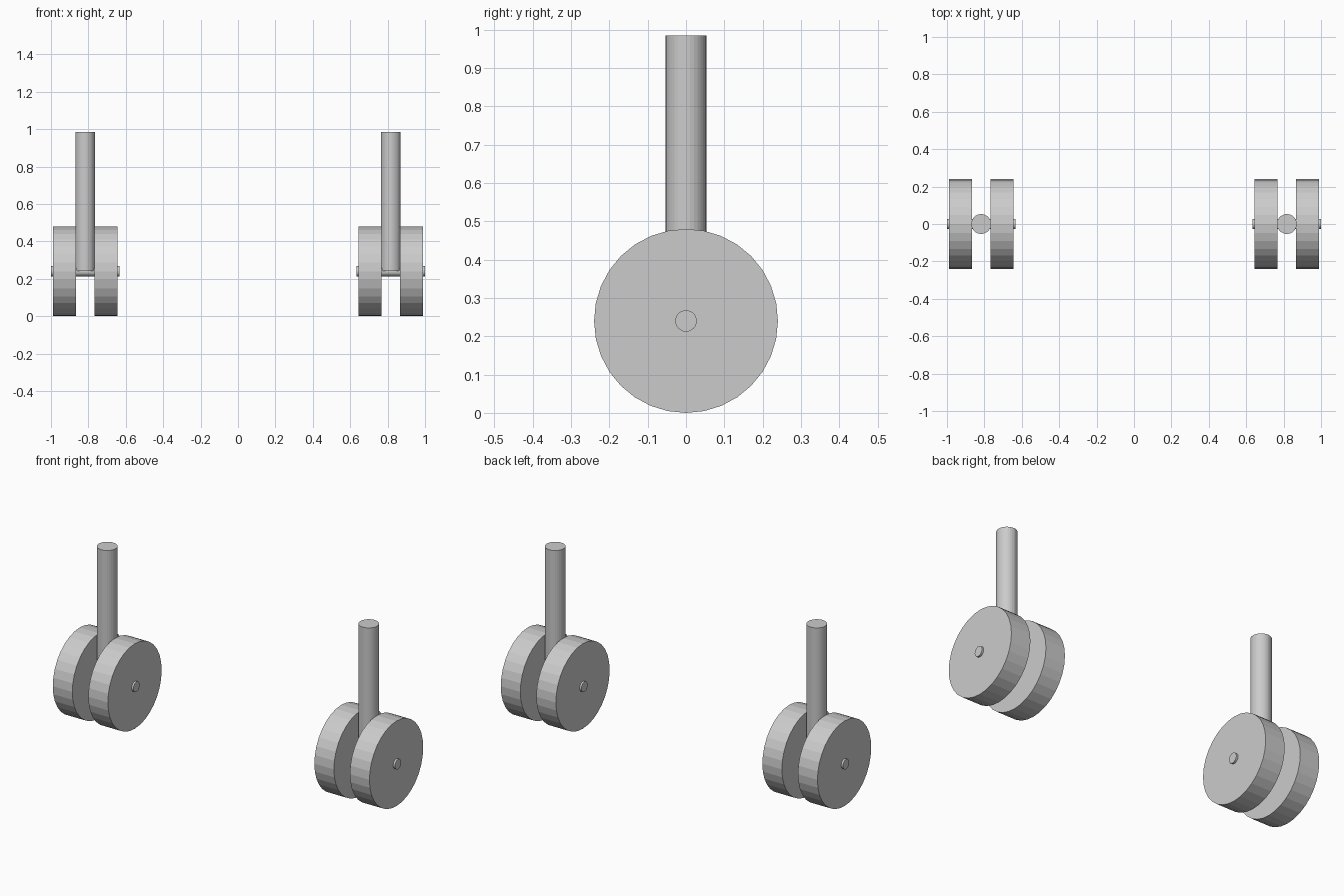
import bpy
from math import pi

if "Cube" in bpy.data.objects:
    bpy.data.objects.remove(bpy.data.objects["Cube"])

WHEEL_R, WHEEL_W = 0.24, 0.122
GEAR_X = 0.817


def cylinder(name, radius, depth, location, along_x=False):
    rotation = (0, pi / 2, 0) if along_x else (0, 0, 0)
    bpy.ops.mesh.primitive_cylinder_add(vertices=32, radius=radius, depth=depth,
                                        location=location, rotation=rotation)
    bpy.context.object.name = name


# Twin-wheel landing gear, one unit per side
for side, sign in (("left", -1), ("right", 1)):
    x = sign * GEAR_X
    # Wheels either side of the strut
    for place, offset in (("inner", -0.111), ("outer", 0.111)):
        cylinder(f"{side}_{place}_wheel", WHEEL_R, WHEEL_W,
                 (x + sign * offset, 0, WHEEL_R), along_x=True)
    # Axle poking slightly out of both wheels
    cylinder(f"{side}_axle", 0.028, 0.366, (x, 0, WHEEL_R), along_x=True)
    # Upright strut from the axle centre
    bottom, top = 0.243, 0.985
    cylinder(f"{side}_strut", 0.053, top - bottom, (x, 0, (top + bottom) / 2))
